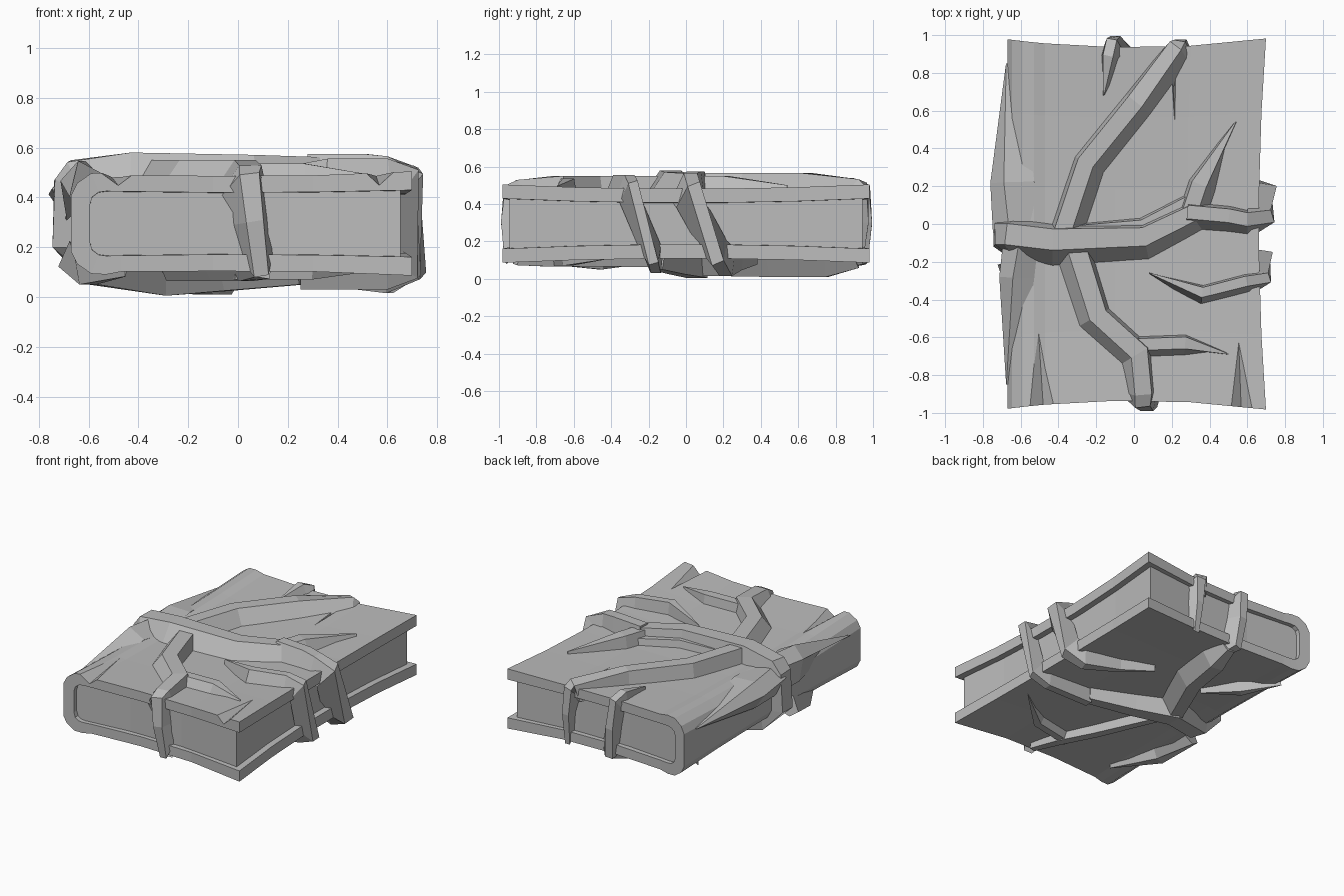
import bpy, bmesh
from mathutils import Vector

cube = bpy.data.objects.get("Cube")
if cube:
    bpy.data.objects.remove(cube, do_unlink=True)

grey = bpy.data.materials.new("stone_grey")
grey.use_nodes = True
COLOUR = (.5, .5, .5, 1)
grey.diffuse_color = COLOUR
grey.node_tree.nodes["Principled BSDF"].inputs["Base Color"].default_value = COLOUR

MID = .295           # mid height of the book
T, B = .48, .105     # top and bottom cover heights


def add_object(name, bm):
    bmesh.ops.recalc_face_normals(bm, faces=bm.faces)
    mesh = bpy.data.meshes.new(name)
    bm.to_mesh(mesh)
    bm.free()
    mesh.materials.append(grey)
    obj = bpy.data.objects.new(name, mesh)
    bpy.context.collection.objects.link(obj)
    return obj


def loft(name, rings):
    """Skin a list of equal rings of points; cap both ends with a ladder of quads."""
    bm = bmesh.new()
    rows = [[bm.verts.new(p) for p in ring] for ring in rings]
    count = len(rows[0])
    for a, b in zip(rows, rows[1:]):
        for i in range(count):
            j = (i + 1) % count
            bm.faces.new((a[i], a[j], b[j], b[i]))
    for row in (rows[0], rows[-1]):
        for i in range(count // 2 - 1):
            bm.faces.new((row[i], row[i + 1], row[-2 - i], row[-1 - i]))
    return add_object(name, bm)


def warp(x, y, z):
    """Pinch the middle of every edge so that the corners flare out."""
    s, t = 1 - (x / .7) ** 2, 1 - y * y
    px = x * (1 - .055 * t) if x > 0 else x
    dip = (.024 * t + .01 * s) * min(1, abs(z - MID) / .13)
    return Vector((px, y * (1 - .048 * s), z - dip if z > MID else z + dip))


def swept_block(name, profile, length):
    steps = [-1, -.6, -.2, .2, .6, 1]
    return loft(name, [[warp(x, s * length, z) for x, z in profile] for s in steps])


# Wrap-around cover: upper half of the C section, mirrored below
inner = [(.7, .43), (.3, .43), (-.1, .43), (-.47, .43), (-.53, .43),
         (-.56, .425), (-.585, .405), (-.595, .37)]
outer = [(-.67, .41), (-.645, .46), (-.59, .5), (-.53, .505), (-.47, .495),
         (-.1, .497), (.3, .497), (.7, .505)]
flip = lambda pts: [(x, 2 * MID - z) for x, z in reversed(pts)]
cover = swept_block("cover", inner + flip(inner) + flip(outer) + outer, .982)

# Page block
edge = [(.655, .435), (.2, .435), (-.2, .435), (-.62, .435)]
swept_block("pages", edge + flip(edge), .95)


# V-shaped cracks cut into the top cover
def crack(x0, y0, x1, y1, half):
    bm = bmesh.new()
    pts = [(x0, y0, .5), (x1 - half, y1, .55), (x1 + half, y1, .55), (x1, y1, .44)]
    bmesh.ops.convex_hull(bm, input=[bm.verts.new(p) for p in pts])
    cutter = add_object("crack_cutter", bm)
    cutter.hide_render = True
    mod = cover.modifiers.new("crack", "BOOLEAN")
    mod.operation, mod.solver, mod.object = "DIFFERENCE", "EXACT", cutter
    bpy.context.view_layer.objects.active = cover
    bpy.ops.object.modifier_apply(modifier=mod.name)
    bpy.data.objects.remove(cutter, do_unlink=True)


crack(-.52, -.35, -.475, -1.05, .15)
crack(.55, -.5, .57, -1.05, .12)
crack(.22, .3, .21, .8, .03)


# Roots: tapered sweeps with one steep and one sloping side that hug the book
def outward(p):
    core = Vector((max(-.6, min(.6, p.x)), max(-.87, min(.87, p.y)), max(.2, min(.39, p.z))))
    return (p - core).normalized()


def root(name, width, height, points, start=1, end=0, taper=1):
    """start and end scale the two tips; taper is the number of points it takes."""
    pts = [Vector(p) for p in points]
    last = len(pts) - 1
    rings = []
    for i, p in enumerate(pts):
        tangent = (pts[min(i + 1, last)] - pts[max(i - 1, 0)]).normalized()
        out = outward(p)
        side = tangent.cross(out).normalized()
        k = min(1, start + (1 - start) * i / taper, end + (1 - end) * (last - i) / taper)
        k = max(k, .06)
        w, h = width * k, height * (.25 + .75 * k)
        rings.append([p - side * w - out * .05, p - side * w * .75 + out * h,
                      p + side * w * .15 + out * h, p + side * w - out * .05])
    return loft(name, rings)


# Main root runs from the underside up the spine and over the top
root("main_root", .125, .1, [
    (.25, -.18, .12), (-.05, -.08, .11), (-.29, .02, B), (-.57, -.08, .15), (-.645, -.1, .2),
    (-.65, -.09, .42), (-.635, -.09, .455), (-.43, -.12, T), (.06, -.1, T),
    (.34, .04, T)], start=.6, end=.75, taper=2)

# Straps over the fore edge, each with a claw tip
root("front_strap", .06, .075, [
    (.08, -.26, T), (.36, -.38, T), (.6, -.32, T), (.67, -.3, .46),
    (.67, -.19, .13), (.6, -.18, B), (.25, -.18, B)], start=0, end=1)
root("back_strap", .08, .095, [
    (.28, .04, T), (.5, .02, T), (.6, 0, .47), (.665, .02, .44), (.665, .15, .14),
    (.6, .19, .11), (.35, .27, B), (.14, .38, B)], taper=2)

# Top branches
root("back_long_branch", .1, .085, [
    (-.36, -.08, T), (-.23, .31, T), (.03, .63, T), (.24, .9, .46), (.26, .92, .44),
    (.27, .92, .3), (.27, .92, .12)], end=.4, taper=4)
root("back_right_thorn", .09, .07, [(.31, .02, T), (.37, .2, T), (.54, .54, T)])
root("top_web", .07, .035, [(-.3, -.05, T), (.05, -.03, T), (.3, .11, T)], start=.8, end=.8)
root("front_branch", .11, .07, [
    (-.34, -.12, T), (-.22, -.5, T), (0, -.7, T), (.02, -.89, .465), (.02, -.93, .45),
    (.045, -.935, .3), (.075, -.93, .12)], end=.6, taper=4)
root("front_thorn", .07, .055, [(0, -.66, T), (.27, -.65, T), (.5, -.69, T)])

# Back hook, with the thick knot below it
root("back_hook", .06, .06, [
    (-.16, .68, T), (-.12, .88, T), (-.1, .935, .46), (-.08, .935, .3), (-.06, .93, .13),
    (-.03, .87, .12)], start=0, end=1)
root("underside_knot", .1, .095, [
    (-.03, .9, .12), (-.04, .75, B), (-.09, .45, B), (-.27, .05, B)], start=.6, end=.9)

# Roots under the front edge
root("underside_front_branch", .065, .055, [
    (.08, -.9, .13), (.02, -.73, .12), (-.1, -.5, .12), (-.28, -.08, .11)], end=.8)
root("underside_front_claw", .055, .05, [
    (-.02, -.68, .12), (.28, -.62, .12), (.55, -.42, .12)])

# Thorns running along the spine, on both sides of the main root
for y, label in ((1, "back"), (-1, "front")):
    root(label + "_spine_thorn", .12, .075, [
        (-.63, y * .01 - .05, .43), (-.645, y * .25 - .03, .43),
        (-.655, y * .85, .4)])

# Underside thorns
root("underside_front_thorn", .08, .06, [(-.64, -.2, .14), (-.58, -.45, .11), (-.45, -.78, .1)])
root("underside_back_thorn", .06, .06, [(-.28, .34, B), (-.45, .55, B), (-.62, .75, .11)],
     start=0)
